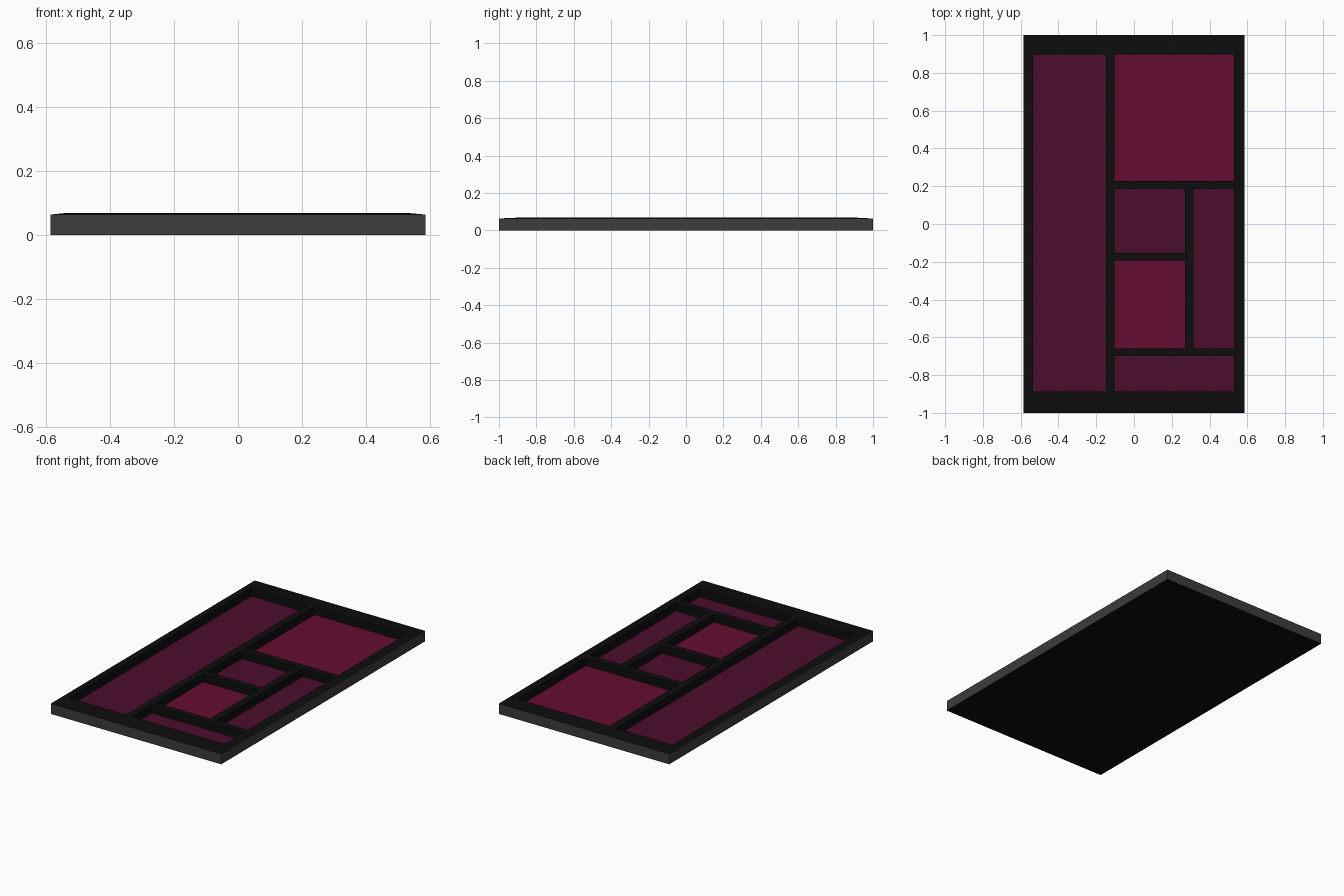
import bpy, bmesh

if "Cube" in bpy.data.objects:
    bpy.data.objects.remove(bpy.data.objects["Cube"])


def material(name, rgb):
    m = bpy.data.materials.new(name)
    m.diffuse_color = (*rgb, 1)
    m.use_nodes = True
    m.node_tree.nodes["Principled BSDF"].inputs["Base Color"].default_value = m.diffuse_color
    return m


BLACK = material("black", (0.004, 0.004, 0.004))
GREY = material("dark grey", (0.045, 0.045, 0.045))
PINK = material("bright berry", (0.127, 0.004, 0.032))
PLUM = material("dark berry", (0.069, 0.004, 0.024))

EDGE_Z, TOP_Z, PANEL_Z, FLOOR_Z = 0.064, 0.069, 0.02, 0.016
X0, X1, Y0, Y1 = -0.536, 0.529, -0.888, 0.897   # inner opening


def finish(name, bm, mats):
    bmesh.ops.recalc_face_normals(bm, faces=bm.faces)
    mesh = bpy.data.meshes.new(name)
    bm.to_mesh(mesh)
    bm.free()
    for m in mats:
        mesh.materials.append(m)
    obj = bpy.data.objects.new(name, mesh)
    bpy.context.collection.objects.link(obj)
    return obj


def box(name, x0, x1, y0, y1, z0, z1, mat):
    bm = bmesh.new()
    bmesh.ops.create_cube(bm, size=1)
    for v in bm.verts:
        v.co.x = x1 if v.co.x > 0 else x0
        v.co.y = y1 if v.co.y > 0 else y0
        v.co.z = z1 if v.co.z > 0 else z0
    return finish(name, bm, [mat])


# Tray: outer wall, gently sloped rim, inner wall and floor
bm = bmesh.new()
loops = []
for x0, x1, y0, y1, z in [(-0.585, 0.585, -1, 1, 0), (-0.585, 0.585, -1, 1, EDGE_Z),
                          (X0, X1, Y0, Y1, TOP_Z), (X0, X1, Y0, Y1, FLOOR_Z)]:
    loops.append([bm.verts.new((x, y, z)) for x, y in
                  ((x0, y0), (x1, y0), (x1, y1), (x0, y1))])
for k, (a, b) in enumerate(zip(loops, loops[1:])):
    for i in range(4):
        j = (i + 1) % 4
        f = bm.faces.new((a[i], a[j], b[j], b[i]))
        f.material_index = 1 if k == 0 else 0   # grey outer wall
bm.faces.new(loops[0])
bm.faces.new(loops[-1])
finish("tray_frame", bm, [BLACK, GREY])

# Dividers between the compartments
for i, (x0, x1, y0, y1) in enumerate([
        (-0.148, -0.103, Y0, Y1),
        (-0.103, X1, 0.185, 0.228),
        (-0.103, X1, -0.70, -0.659),
        (0.27, 0.315, -0.659, 0.185),
        (-0.103, 0.27, -0.193, -0.153)]):
    box(f"divider_{i + 1}", x0, x1, y0, y1, FLOOR_Z, TOP_Z, BLACK)

# Coloured compartment floors
for name, x0, x1, y0, y1, mat in [
        ("long_panel", X0, -0.148, Y0, Y1, PLUM),
        ("large_panel", -0.103, X1, 0.228, Y1, PINK),
        ("small_panel", -0.103, 0.27, -0.153, 0.185, PLUM),
        ("square_panel", -0.103, 0.27, -0.659, -0.193, PINK),
        ("narrow_panel", 0.315, X1, -0.659, 0.185, PLUM),
        ("low_panel", -0.103, X1, Y0, -0.70, PLUM)]:
    box(name, x0, x1, y0, y1, FLOOR_Z, PANEL_Z, mat)
